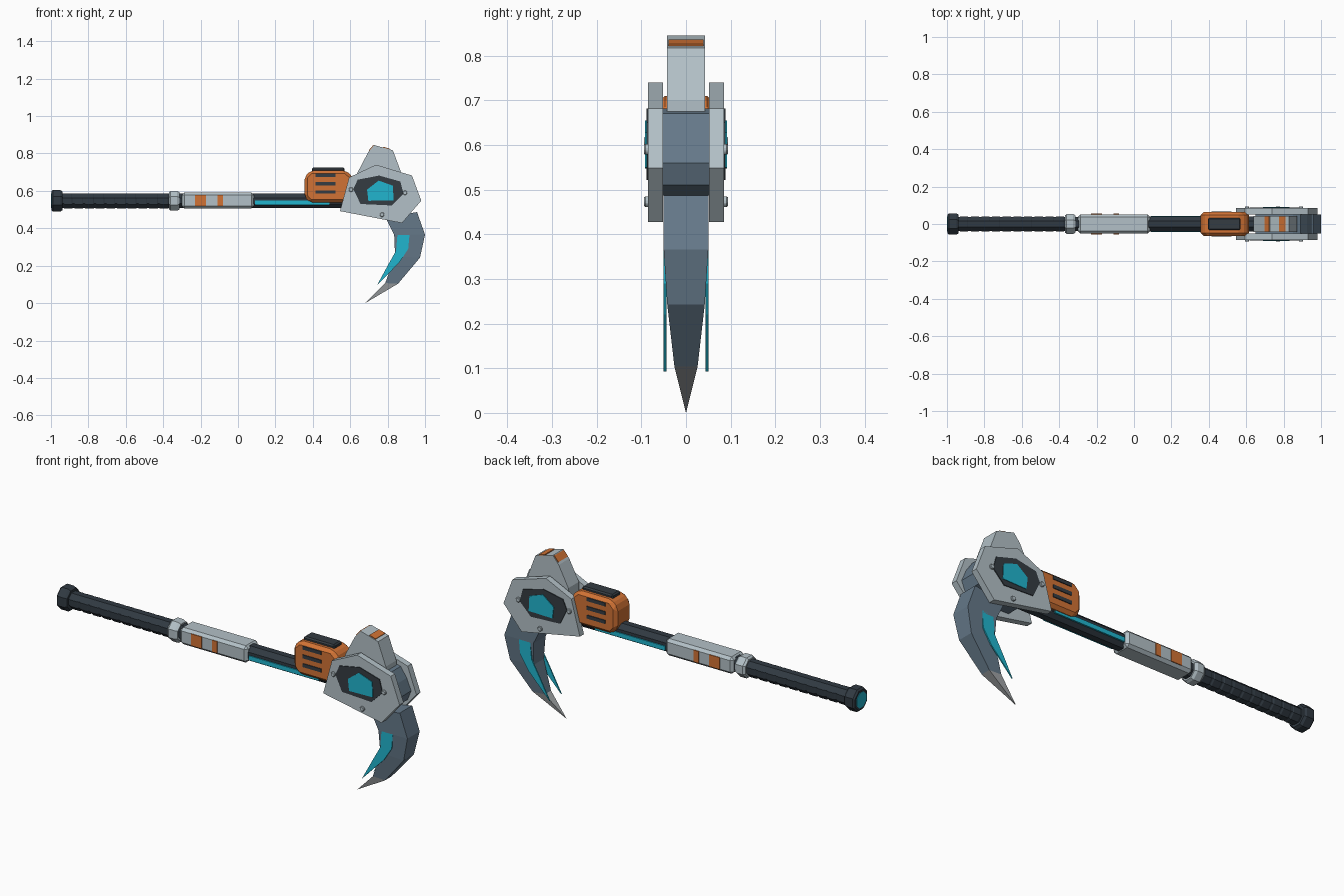
import bpy, bmesh, math
from mathutils import Vector

cube = bpy.data.objects.get("Cube")
if cube:
    bpy.data.objects.remove(cube, do_unlink=True)


def material(name, r, g, b):
    m = bpy.data.materials.new(name)
    m.use_nodes = True
    m.diffuse_color = (r, g, b, 1)
    m.node_tree.nodes["Principled BSDF"].inputs["Base Color"].default_value = (r, g, b, 1)
    return m


LIGHT = material("light grey armour", .45, .53, .57)
SLATE = material("slate blade", .13, .19, .25)
DARK = material("dark grip", .03, .042, .055)
FRAME = material("charcoal trim", .035, .045, .055)
ORANGE = material("orange", .64, .17, .035)
TEAL = material("teal glow", .015, .46, .62)
STEEL = material("steel tip", .36, .38, .39)

AXIS = .547  # height of the handle centre line


def finish(name, bm, mats, bevel=0):
    bmesh.ops.recalc_face_normals(bm, faces=bm.faces)
    mesh = bpy.data.meshes.new(name)
    bm.to_mesh(mesh)
    bm.free()
    for m in mats:
        mesh.materials.append(m)
    ob = bpy.data.objects.new(name, mesh)
    bpy.context.collection.objects.link(ob)
    if bevel:
        mod = ob.modifiers.new("chamfer", "BEVEL")
        mod.width = bevel
        mod.segments = 1
        mod.limit_method = "ANGLE"
    return ob


def prism(name, outline, y0, y1, mat, bevel=0):
    """Extrude an x-z outline from y0 to y1."""
    bm = bmesh.new()
    face = bm.faces.new([bm.verts.new((x, y0, z)) for x, z in outline])
    new = bmesh.ops.extrude_face_region(bm, geom=[face])["geom"]
    verts = [v for v in new if isinstance(v, bmesh.types.BMVert)]
    bmesh.ops.translate(bm, verts=verts, vec=(0, y1 - y0, 0))
    return finish(name, bm, [mat], bevel)


def box(name, x0, x1, y0, y1, z0, z1, mat, bevel=0):
    return prism(name, [(x0, z0), (x1, z0), (x1, z1), (x0, z1)], y0, y1, mat, bevel)


def rod(name, profile, mat, z=AXIS, sides=8):
    """Lathe (x, radius) pairs around the handle axis with flat sides."""
    bm = bmesh.new()
    rings = []
    for x, r in profile:
        angles = [math.tau * (i + .5) / sides for i in range(sides)]
        rings.append([bm.verts.new((x, r * math.cos(a), z + r * math.sin(a))) for a in angles])
    for a, b in zip(rings, rings[1:]):
        for i in range(sides):
            j = (i + 1) % sides
            bm.faces.new((a[i], a[j], b[j], b[i]))
    bm.faces.new(rings[0])
    bm.faces.new(rings[-1])
    return finish(name, bm, [mat])


def both_sides(name, outline, inner, outer, mat, bevel=0):
    prism("right_" + name, outline, -outer, -inner, mat, bevel)
    prism("left_" + name, outline, inner, outer, mat, bevel)


# Handle: pommel, wrapped grip, collar
rod("pommel", [(-.998, .053), (-.99, .062), (-.95, .062), (-.938, .054)], DARK)
rod("pommel_light", [(-1, .042), (-.996, .042)], TEAL)
rod("grip_core", [(-.95, .041), (-.29, .041)], DARK)
for i in range(10):
    x = -.935 + i * .057
    rod(f"grip_wrap_{i}", [(x, .039), (x + .008, .0435), (x + .046, .0435), (x + .054, .039)],
        DARK, AXIS - .002)
rod("collar", [(-.37, .049), (-.36, .057), (-.325, .057), (-.312, .049)], LIGHT)

# Armoured sleeve with orange bands
box("sleeve", -.3, .085, -.052, .052, .505, .592, LIGHT, .014)
for x0, x1, label in ((-.23, -.17, "wide"), (-.11, -.08, "narrow")):
    both_sides(label + "_sleeve_band", [(x0, .518), (x1, .518), (x1, .579), (x0, .579)],
               .05, .055, ORANGE)

# Front shaft with light strips
rod("front_shaft", [(.07, .042), (.68, .042)], DARK)
both_sides("shaft_light", [(.09, .525), (.49, .525), (.49, .548), (.09, .548)], .036, .044, TEAL)

# Power pack
prism("power_pack", [(.355, .57), (.385, .537), (.58, .537), (.615, .57), (.615, .675),
                     (.575, .71), (.39, .71), (.355, .675)], -.063, .063, ORANGE, .016)
box("pack_cap", .395, .57, -.033, .033, .7, .725, FRAME, .007)
for i in range(3):
    z = .585 + i * .045
    both_sides(f"pack_vent_{i}", [(.415, z), (.52, z), (.52, z + .018), (.415, z + .018)],
               .058, .067, FRAME)

# Head: crown, slate core, side plates
prism("crown", [(.64, .56), (.64, .7), (.695, .805), (.728, .845), (.828, .817),
                (.872, .7), (.872, .56)], -.043, .043, LIGHT)
prism("head_core", [(.65, .52), (.68, .49), (.86, .487), (.93, .51), (.95, .56),
                    (.925, .62), (.89, .67), (.85, .682), (.65, .66)], -.052, .052, SLATE)


def crown_band(name, a, b):
    """Thin orange plate lying on the crown between two outline points."""
    a, b = Vector(a), Vector(b)
    d = (b - a).normalized()
    n = Vector((-d.y, d.x)) * .004
    prism(name, [a - n, b - n, b + n, a + n], -.039, .039, ORANGE)


crown_band("rear_crown_band", (.702, .814), (.726, .842))
crown_band("front_crown_band", (.775, .832), (.81, .822))

both_sides("side_plate", [(.738, .74), (.93, .682), (.98, .548), (.877, .428),
                          (.545, .492), (.594, .672)], .052, .085, LIGHT)
both_sides("window_frame", [(.755, .682), (.868, .65), (.885, .585), (.822, .522),
                            (.655, .53), (.617, .61), (.64, .66)], .08, .089, FRAME)
both_sides("window", [(.752, .655), (.828, .628), (.832, .55), (.697, .547), (.69, .607)],
           .084, .092, TEAL)
for i, (bx, bz) in enumerate(((.604, .607), (.893, .59), (.77, .473))):
    ring = [(bx + .013 * math.cos(math.tau * k / 8), bz + .013 * math.sin(math.tau * k / 8))
            for k in range(8)]
    both_sides(f"bolt_{i}", ring, .08, .094, LIGHT, .003)

# Curved blade: outer point, inner point and half width for each section
sections = [((.957, .487), (.79, .455), .05), ((1, .366), (.835, .365), .05),
            ((.973, .243), (.84, .25), .042), ((.856, .104), (.787, .107), .026)]
bm = bmesh.new()
loops = []
for (ox, oz), (ix, iz), w in sections:
    loops.append([bm.verts.new(p) for p in
                  ((ox, -w, oz), (ox, w, oz), (ix, w, iz), (ix, -w, iz))])
tip = bm.verts.new((.68, 0, 0))
bm.faces.new(loops[0])
for a, b in zip(loops, loops[1:]):
    for i in range(4):
        j = (i + 1) % 4
        bm.faces.new((a[i], a[j], b[j], b[i]))
for i in range(4):
    f = bm.faces.new((loops[-1][i], loops[-1][(i + 1) % 4], tip))
    f.material_index = 1
finish("blade", bm, [SLATE, STEEL])

# Glowing edge plates along both sides of the blade
both_sides("blade_light", [(.853, .372), (.918, .376), (.91, .29), (.865, .22), (.742, .093),
                           (.8, .2), (.845, .28)], .044, .05, TEAL)
